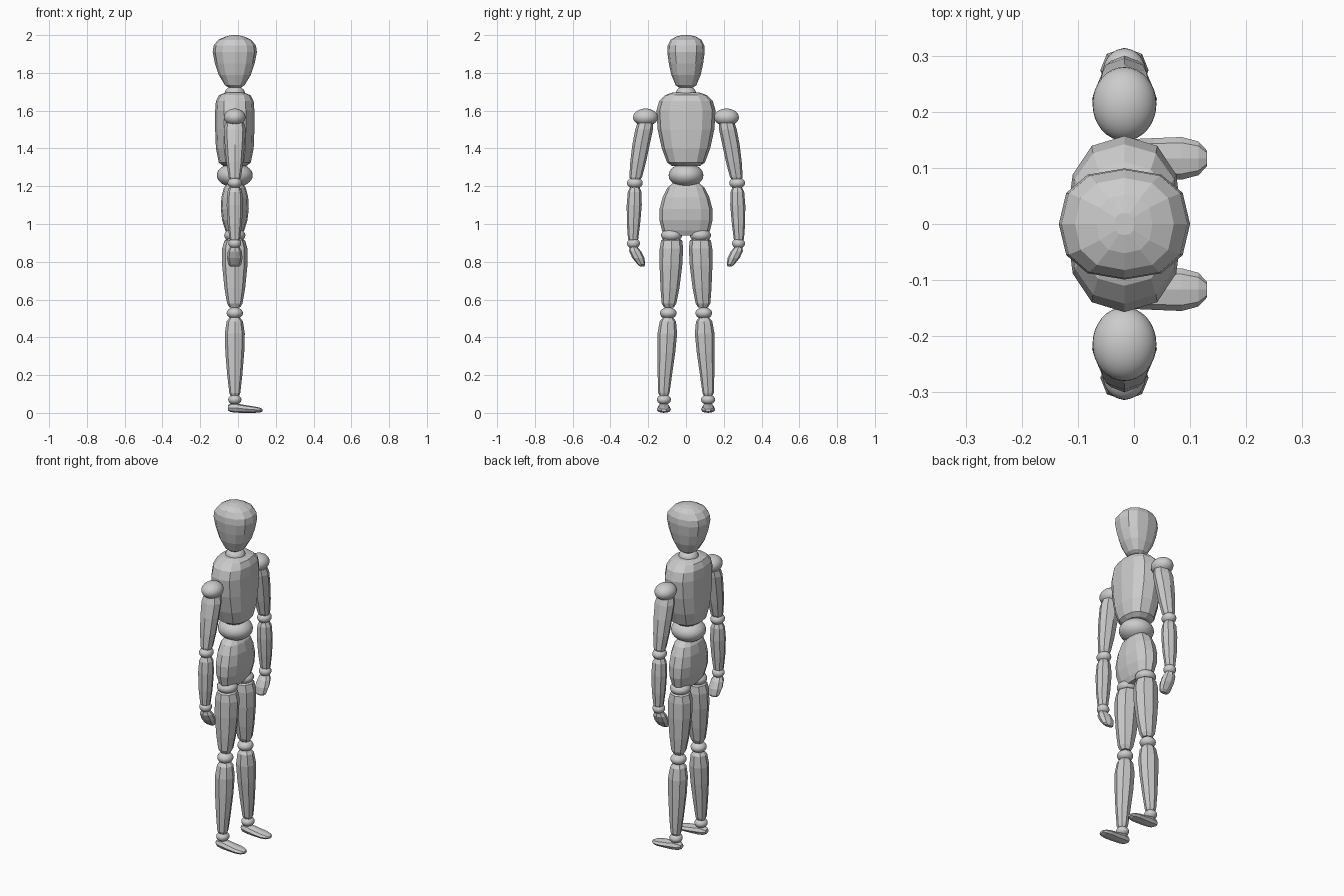
import bpy, bmesh, math

CX = -0.017  # body axis; the feet point towards +x

mat = bpy.data.materials.new("light grey")
mat.diffuse_color = (0.6, 0.6, 0.6, 1)


def finish(name, bm, smooth=False):
    bmesh.ops.recalc_face_normals(bm, faces=bm.faces[:])
    for f in bm.faces:
        f.smooth = smooth
    me = bpy.data.meshes.new(name)
    bm.to_mesh(me)
    bm.free()
    me.materials.append(mat)
    ob = bpy.data.objects.new(name, me)
    bpy.context.collection.objects.link(ob)
    return ob


def power(v, p):
    return math.copysign(abs(v) ** (2 / p), v)


def loft(name, rings, n=8, p=2.2, place=None):
    """Faceted skin through rings (t, centre, half_u, half_v)."""
    place = place or (lambda t, c, u, v: (CX + u, c + v, t))
    bm = bmesh.new()
    loops = []
    for t, c, hu, hv in rings:
        angles = [2 * math.pi * i / n for i in range(n)]
        loops.append([bm.verts.new(place(t, c, hu * power(math.cos(a), p),
                                         hv * power(math.sin(a), p))) for a in angles])
    for a, b in zip(loops, loops[1:]):
        for i in range(n):
            j = (i + 1) % n
            bm.faces.new((a[i], a[j], b[j], b[i]))
    bm.faces.new(loops[0])
    bm.faces.new(loops[-1])
    return finish(name, bm)


def ball(name, y, z, rx, ry, rz):
    bm = bmesh.new()
    bmesh.ops.create_uvsphere(bm, u_segments=32, v_segments=16, radius=1)
    for v in bm.verts:
        v.co = (CX + v.co.x * rx, y + v.co.y * ry, z + v.co.z * rz)
    finish(name, bm, True)


# Head, neck and trunk
loft("head", [(1.718, 0, .025, .03), (1.735, 0, .052, .055), (1.79, 0, .085, .078),
              (1.85, 0, .105, .091), (1.91, 0, .117, .099), (1.945, 0, .112, .097),
              (1.975, 0, .088, .082), (1.992, 0, .05, .052), (2.0, 0, .018, .02)], 12, 2.4)
ball("neck", 0, 1.69, .054, .054, .042)
loft("chest", [(1.308, 0, .062, .075), (1.325, 0, .085, .1), (1.40, 0, .1, .128),
               (1.50, 0, .104, .15), (1.60, 0, .104, .157), (1.65, 0, .1, .142),
               (1.682, 0, .084, .11), (1.695, 0, .05, .075)], 12, 2.4)
ball("waist", 0, 1.258, .095, .092, .063)
loft("pelvis", [(.938, 0, .035, .1), (.965, 0, .05, .127), (1.02, 0, .067, .141),
                (1.08, 0, .074, .14), (1.14, 0, .071, .124), (1.19, 0, .059, .1),
                (1.217, 0, .04, .07)], 12, 2.4)

# Arms and legs, mirrored across the body
for side, s in (("left", 1), ("right", -1)):
    def limb(name, rings, **kw):
        loft(f"{side}_{name}", [(t, s * c, u, v) for t, c, u, v in rings], **kw)

    def joint(name, y, *rest):
        ball(f"{side}_{name}", s * y, *rest)

    joint("shoulder", .214, 1.565, .057, .066, .046)
    limb("upper_arm", [(1.225, .27, .023, .022), (1.25, .266, .033, .034),
                       (1.33, .253, .045, .042), (1.42, .238, .053, .046),
                       (1.50, .222, .058, .047), (1.535, .215, .05, .042),
                       (1.55, .212, .03, .03)])
    joint("elbow", .271, 1.217, .038, .042, .03)
    limb("forearm", [(.905, .281, .02, .018), (.92, .28, .028, .027),
                     (1.0, .278, .038, .035), (1.1, .274, .043, .04),
                     (1.17, .272, .039, .036), (1.2, .271, .024, .023)])
    joint("wrist", .278, .897, .034, .034, .028)
    limb("hand", [(.774, .231, .022, .01), (.785, .236, .034, .02),
                  (.82, .252, .041, .032), (.855, .269, .037, .032),
                  (.88, .279, .024, .02)])

    joint("hip", .076, .94, .056, .056, .036)
    limb("thigh", [(.558, .09, .028, .026), (.58, .09, .041, .039),
                   (.66, .085, .055, .05), (.78, .08, .067, .06),
                   (.87, .077, .067, .062), (.912, .076, .055, .056),
                   (.928, .076, .034, .036)])
    joint("knee", .094, .528, .043, .044, .031)
    limb("shin", [(.085, .117, .021, .02), (.105, .117, .029, .03),
                  (.2, .112, .04, .038), (.32, .104, .05, .047),
                  (.42, .099, .053, .052), (.485, .096, .043, .043),
                  (.505, .095, .027, .027)])
    joint("ankle", .117, .07, .035, .037, .027)
    # Foot: lofted from heel to toe
    loft(f"{side}_foot", [(-.054, .027, .016, .013), (-.04, .027, .028, .022),
                          (-.01, .026, .034, .025), (.035, .021, .036, .021),
                          (.085, .017, .038, .017), (.115, .015, .03, .013),
                          (.13, .014, .014, .007)],
         place=lambda t, c, u, v: (t, s * .117 + u, max(0, c + v)))
